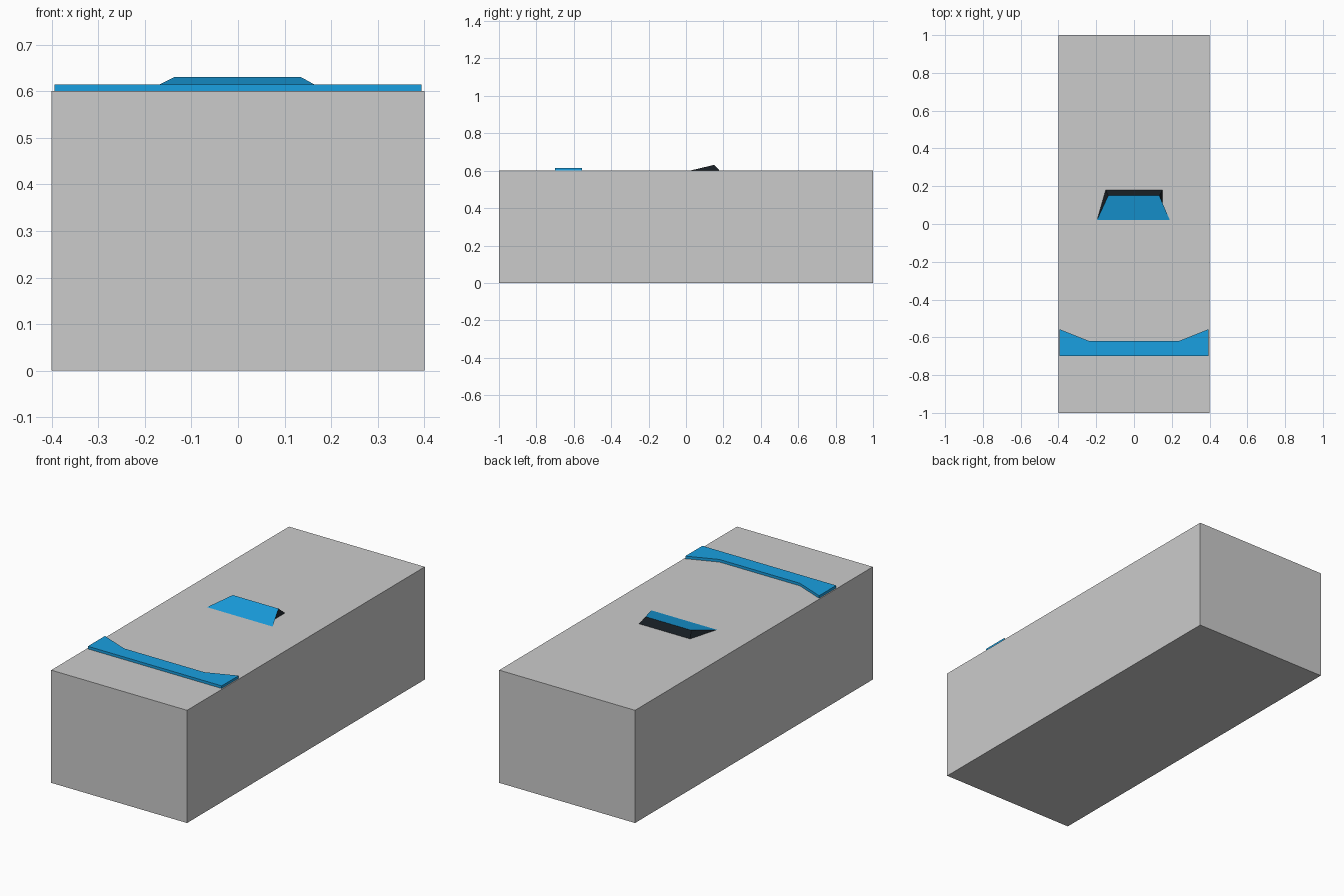
import bpy
import bmesh

if "Cube" in bpy.data.objects:
    bpy.data.objects.remove(bpy.data.objects["Cube"])


def material(name, rgb):
    m = bpy.data.materials.new(name)
    m.diffuse_color = (*rgb, 1)
    m.use_nodes = True
    m.node_tree.nodes["Principled BSDF"].inputs["Base Color"].default_value = m.diffuse_color
    return m


blue = material("blue", (0.01, 0.35, 0.75))
black = material("black", (0.008, 0.012, 0.016))


def add_mesh(name, verts, faces, mat=None):
    mesh = bpy.data.meshes.new(name)
    mesh.from_pydata(verts, [], faces)
    obj = bpy.data.objects.new(name, mesh)
    bpy.context.collection.objects.link(obj)
    if mat:
        mesh.materials.append(mat)
    return obj


def prism(name, outline, z0, z1, mat=None):
    """Extrude a counter-clockwise outline from z0 up to z1."""
    n = len(outline)
    verts = [(x, y, z) for z in (z0, z1) for x, y in outline]
    faces = [tuple(reversed(range(n))), tuple(range(n, 2 * n))]
    faces += [(i, (i + 1) % n, n + (i + 1) % n, n + i) for i in range(n)]
    return add_mesh(name, verts, faces, mat)


# Main block
prism("body", [(-0.4, -1), (0.4, -1), (0.4, 1), (-0.4, 1)], 0, 0.6)

# Thin front strip with flared ends
half = [(0.394, -0.70), (0.394, -0.557), (0.237, -0.62)]
prism("front_strip", half + [(-x, y) for x, y in reversed(half)], 0.6, 0.614, blue)

# Raised wedge: sloping blue plate
front_l, front_r = (-0.196, 0.02, 0.6), (0.19, 0.02, 0.6)
top_l, top_r = (-0.136, 0.15, 0.631), (0.134, 0.15, 0.631)
back_l, back_r = (-0.15, 0.18, 0.6), (0.15, 0.18, 0.6)
add_mesh("wedge_plate", [front_l, front_r, top_r, top_l], [(0, 1, 2, 3)], blue)

# Dark sides and back of the wedge; the right side is tucked under the plate
inner_r = (0.15, 0.02, 0.6)
add_mesh("wedge_sides",
         [front_l, top_l, back_l, back_r, top_r, inner_r],
         [(0, 1, 2), (2, 1, 4, 3), (3, 4, 5)], black)
